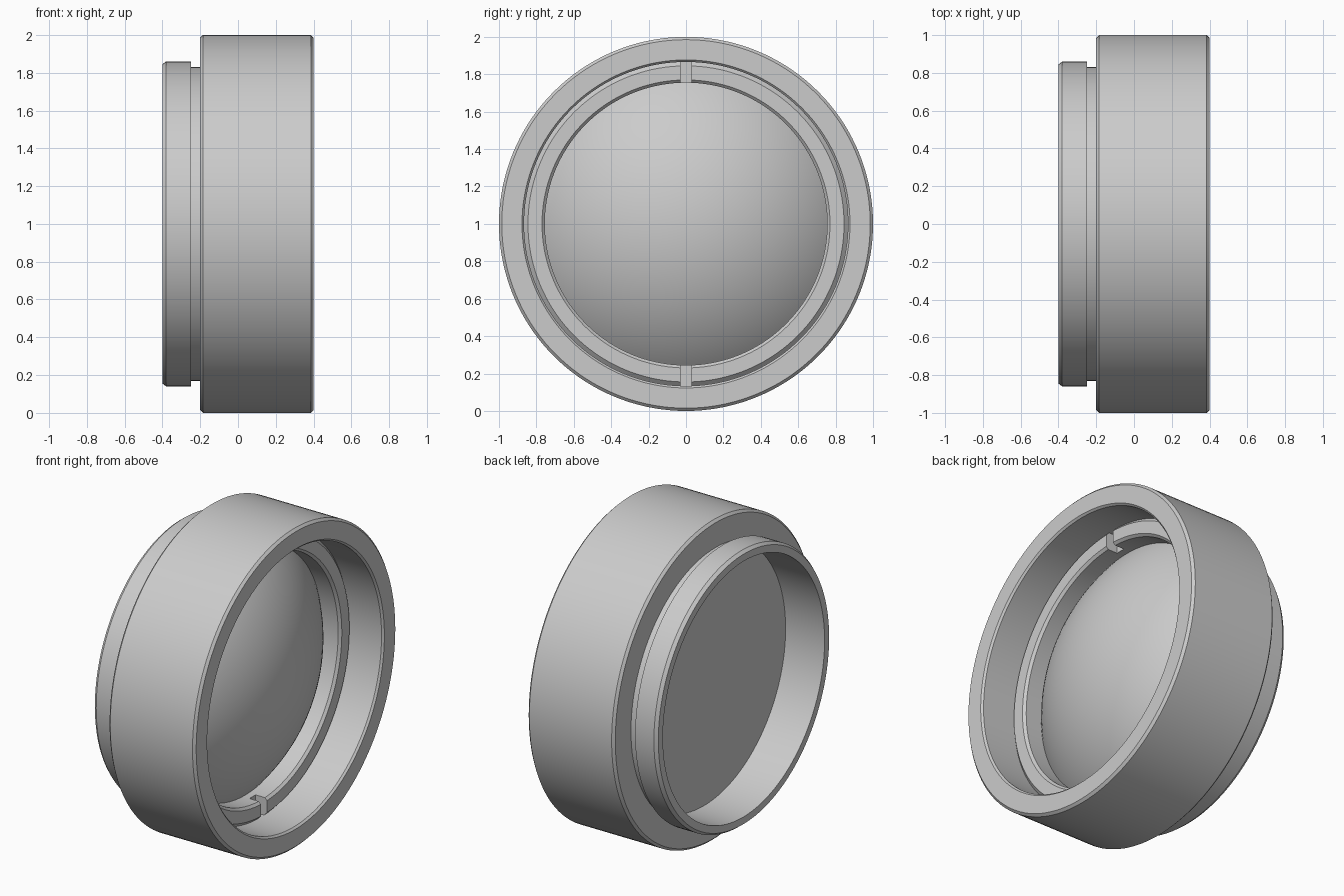
import bpy, bmesh, math
from mathutils import Matrix

cube = bpy.data.objects.get("Cube")
if cube:
    bpy.data.objects.remove(cube, do_unlink=True)

SEGMENTS = 144
CENTRE_Z = 1.0

grey = bpy.data.materials.new("neutral grey")
grey.use_nodes = True
GREY = (0.6, 0.6, 0.6, 1)
grey.diffuse_color = GREY
grey.node_tree.nodes["Principled BSDF"].inputs["Base Color"].default_value = GREY


def add_object(name, bm):
    bmesh.ops.recalc_face_normals(bm, faces=bm.faces)
    mesh = bpy.data.meshes.new(name)
    bm.to_mesh(mesh)
    bm.free()
    mesh.materials.append(grey)
    obj = bpy.data.objects.new(name, mesh)
    bpy.context.collection.objects.link(obj)
    return obj


def select(obj):
    bpy.ops.object.select_all(action='DESELECT')
    obj.select_set(True)
    bpy.context.view_layer.objects.active = obj


def smooth(obj):
    select(obj)
    bpy.ops.object.shade_smooth_by_angle(angle=math.radians(30))


def lathe(name, profile, closed):
    """Spin (x, radius) points round the x axis."""
    bm = bmesh.new()
    verts = [bm.verts.new((x, 0, r)) for x, r in profile]
    pairs = list(zip(verts, verts[1:]))
    if closed:
        pairs.append((verts[-1], verts[0]))
    edges = [bm.edges.new(p) for p in pairs]
    bmesh.ops.spin(bm, geom=verts + edges, cent=(0, 0, 0), axis=(1, 0, 0),
                   angle=math.tau, steps=SEGMENTS, use_duplicate=False)
    bmesh.ops.remove_doubles(bm, verts=bm.verts, dist=1e-5)
    bmesh.ops.translate(bm, verts=bm.verts, vec=(0, 0, CENTRE_Z))
    return add_object(name, bm)


# Housing: wide barrel, relief groove, rear collar and stepped bore
housing = lathe("housing", [
    (-0.40, 0.80), (-0.40, 0.845), (-0.38, 0.86), (-0.25, 0.86),
    (-0.25, 0.83), (-0.20, 0.83), (-0.20, 0.985), (-0.185, 1.0),
    (0.385, 1.0), (0.40, 0.985), (0.40, 0.877), (0.388, 0.866),
    (-0.12, 0.866), (-0.12, 0.80)], closed=True)
smooth(housing)

# Lens: flat back and domed front
DOME_RADIUS, DOME_CENTRE, RIM = 1.14, -0.80, 0.78
rim_angle = math.asin(RIM / DOME_RADIUS)
dome = [(DOME_CENTRE + DOME_RADIUS * math.cos(rim_angle * i / 20),
         DOME_RADIUS * math.sin(rim_angle * i / 20)) for i in range(21)]
lens = lathe("lens", dome + [(dome[-1][0], 0.86), (-0.13, 0.86), (-0.13, 0)],
             closed=False)
smooth(lens)

# Retaining ring with chamfered lips
ring = lathe("retaining_ring", [
    (0.02, 0.755), (0.165, 0.755), (0.18, 0.77), (0.18, 0.845),
    (0.16, 0.866), (0.02, 0.866)], closed=True)

# Spanner slots at the top and bottom of the ring
for side in (1, -1):
    bm = bmesh.new()
    bmesh.ops.create_cube(bm, size=1, matrix=(
        Matrix.Translation((0.20, 0, CENTRE_Z + side * 0.81))
        @ Matrix.Diagonal((0.20, 0.06, 0.2, 1))))
    cutter = add_object("slot_cutter", bm)
    cutter.hide_render = True
    select(ring)
    cut = ring.modifiers.new("slot", 'BOOLEAN')
    cut.operation, cut.solver, cut.object = 'DIFFERENCE', 'EXACT', cutter
    bpy.ops.object.modifier_apply(modifier=cut.name)
    bpy.data.objects.remove(cutter, do_unlink=True)
smooth(ring)
